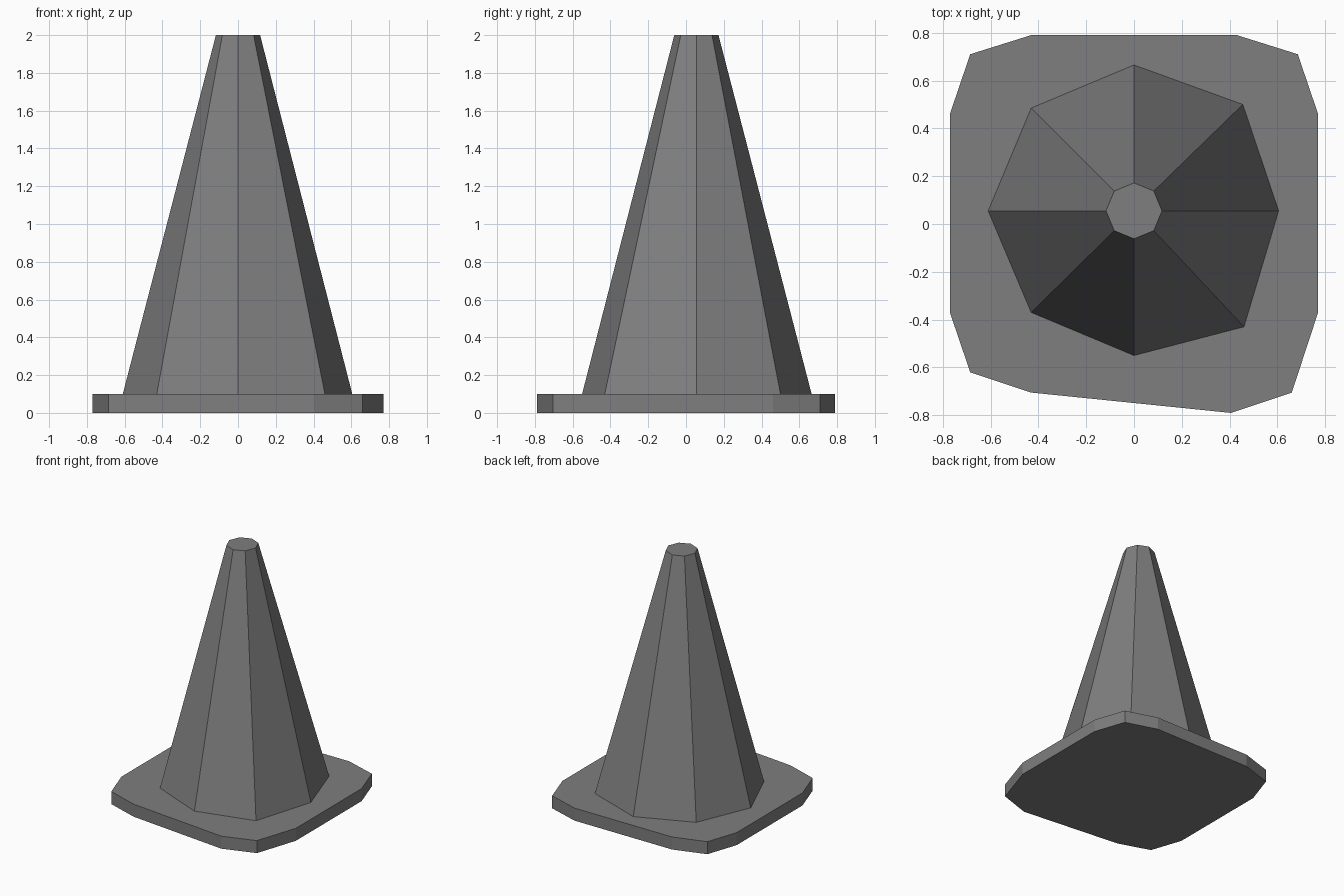
import bpy, bmesh
from math import cos, sin, radians

cube = bpy.data.objects.get("Cube")
if cube:
    bpy.data.objects.remove(cube, do_unlink=True)

grey = bpy.data.materials.new("plain grey")
grey.use_nodes = True
colour = (0.21, 0.21, 0.21, 1)
grey.diffuse_color = colour
grey.node_tree.nodes["Principled BSDF"].inputs["Base Color"].default_value = colour


def loft(name, lower, upper, z0, z1):
    """Closed flat-sided solid between two outlines with equal point counts."""
    bm = bmesh.new()
    low = [bm.verts.new((x, y, z0)) for x, y in lower]
    high = [bm.verts.new((x, y, z1)) for x, y in upper]
    n = len(low)
    bm.faces.new(low)
    bm.faces.new(high)
    for i in range(n):
        j = (i + 1) % n
        bm.faces.new((low[i], low[j], high[j], high[i]))
    bmesh.ops.recalc_face_normals(bm, faces=bm.faces)
    mesh = bpy.data.meshes.new(name)
    bm.to_mesh(mesh)
    bm.free()
    mesh.materials.append(grey)
    obj = bpy.data.objects.new(name, mesh)
    bpy.context.collection.objects.link(obj)
    return obj


# Base slab: chamfered square with a slightly skewed front edge
base_outline = [(-0.43, 0.79), (0.43, 0.79), (0.685, 0.71), (0.77, 0.46),
                (0.77, -0.37), (0.66, -0.705), (0.405, -0.79), (-0.43, -0.705),
                (-0.685, -0.62), (-0.77, -0.37), (-0.77, 0.46), (-0.685, 0.71)]
loft("base_slab", base_outline, base_outline, 0, 0.1)

# Tapered body: eight sides, a little uneven at the foot
foot = [(0.605, 0.055), (0.455, 0.5), (0, 0.665), (-0.43, 0.485),
        (-0.61, 0.055), (-0.43, -0.37), (0, -0.55), (0.46, -0.43)]
tip = [(0.117 * cos(radians(45 * i)), 0.055 + 0.117 * sin(radians(45 * i)))
       for i in range(len(foot))]
loft("cone_body", foot, tip, 0.1, 2)
